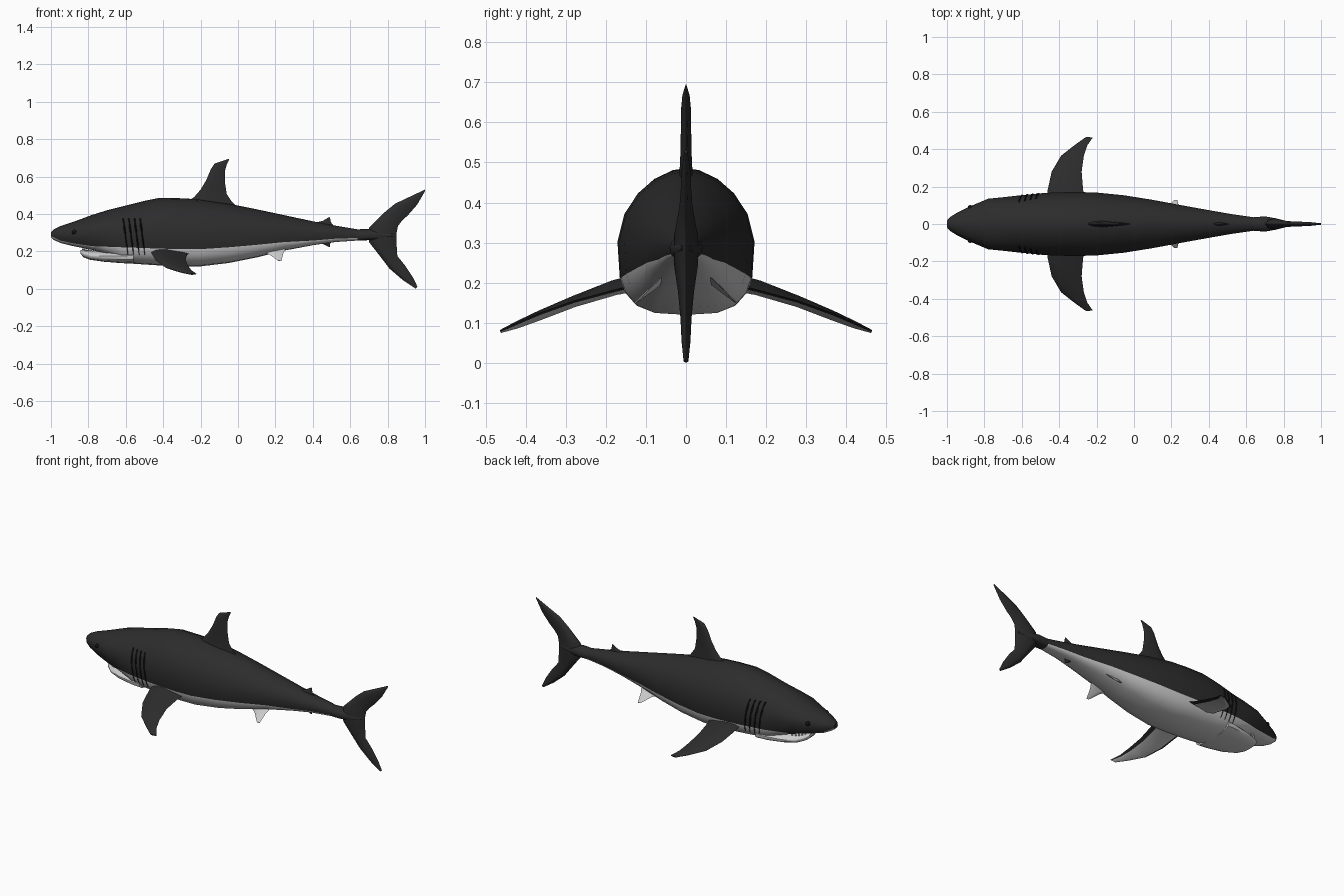
import bpy, bmesh, math
from mathutils import Vector

if "Cube" in bpy.data.objects:
    bpy.data.objects.remove(bpy.data.objects["Cube"])


def material(name, v):
    m = bpy.data.materials.new(name)
    m.diffuse_color = (v, v, v, 1)
    m.use_nodes = True
    m.node_tree.nodes["Principled BSDF"].inputs["Base Color"].default_value = m.diffuse_color
    return m


DARK, LIGHT, BLACK = material("dark_skin", 0.025), material("pale_skin", 0.6), material("black", 0.006)


def finish(bm, name, angle=40):
    bmesh.ops.recalc_face_normals(bm, faces=bm.faces)
    me = bpy.data.meshes.new(name)
    bm.to_mesh(me)
    bm.free()
    ob = bpy.data.objects.new(name, me)
    bpy.context.collection.objects.link(ob)
    for m in (DARK, LIGHT, BLACK):
        me.materials.append(m)
    bpy.ops.object.select_all(action='DESELECT')
    ob.select_set(True)
    bpy.context.view_layer.objects.active = ob
    bpy.ops.object.shade_smooth_by_angle(angle=math.radians(angle))
    return ob


def width(f):
    """Relative half width at height f: 1 = back, 0 = middle, -1 = belly."""
    p = 1.8 if f > 0 else 3.2
    return max(0, 1 - abs(f) ** p) ** (1 / p)


def bridge(bm, rings, mat_of):
    n = len(rings[0])
    for a, b in zip(rings, rings[1:]):
        for k in range(n):
            j = (k + 1) % n
            bm.faces.new((a[k], a[j], b[j], b[k])).material_index = mat_of(k)
    for r in (rings[0], rings[-1]):
        bm.faces.new(r).material_index = mat_of(0)


def loft_body(name, rows, mat_of):
    bm = bmesh.new()
    rings = []
    for x, top, bot, hw, edge in rows:
        mid, h = (top + bot) / 2, (top - bot) / 2
        e = (mid - edge) / h
        fs = [1, .97, .85, .65, .38, 0, -e] + [-(e + (1 - e) * t) for t in (.4, .75, .95, 1)]
        half = [(hw * width(f), mid + h * f) for f in fs]
        # the pale belly starts at ring point 6
        pts = half + [(-y, z) for y, z in half[-2:0:-1]]
        pts = [bm.verts.new((x, y, z)) for y, z in pts]
        rings.append(pts)
    bridge(bm, rings, mat_of)
    return finish(bm, name)


def loft_fin(name, rows, normal, mat=0, under=None):
    """rows: leading point, trailing point, half thickness"""
    bm = bmesh.new()
    nrm = Vector(normal).normalized()
    rings = []
    for lead, trail, t in rows:
        a, b = Vector(lead), Vector(trail)
        pts = [a, a.lerp(b, .12) + nrm * t * .7, a.lerp(b, .35) + nrm * t, a.lerp(b, .85) + nrm * t * .35, b,
               a.lerp(b, .85) - nrm * t * .35, a.lerp(b, .35) - nrm * t, a.lerp(b, .12) - nrm * t * .7]
        rings.append([bm.verts.new(p) for p in pts])
    bridge(bm, rings, lambda k: under if under is not None and 4 < k < 7 else mat)
    return finish(bm, name, 50)


# Body: x, top, bottom, half width, colour edge
BODY = [(-1.0, .303, .275, .018, .282), (-.985, .318, .262, .036, .275), (-.95, .335, .245, .058, .258),
        (-.88, .358, .228, .093, .243), (-.78, .395, .208, .135, .228), (-.70, .42, .18, .143, .225),
        (-.62, .44, .138, .152, .222), (-.5, .47, .13, .164, .218), (-.42, .486, .125, .169, .215),
        (-.3, .484, .12, .171, .212), (-.2, .478, .12, .168, .212), (-.05, .455, .138, .153, .222),
        (.1, .425, .168, .129, .235), (.25, .393, .205, .101, .25), (.4, .361, .233, .074, .258),
        (.52, .338, .25, .053, .268), (.64, .318, .258, .036, .272)]
loft_body("body", BODY, lambda k: 1 if 6 <= k <= 13 else 0)
loft_body("tail_stalk", [(.64, .318, .258, .036, .272), (.7, .32, .26, .041, .275), (.76, .31, .265, .03, .275),
                         (.83, .295, .28, .012, .285)], lambda k: 0)

# Lower jaw
loft_body("lower_jaw", [(-.843, .207, .188, .03, .195), (-.825, .21, .168, .06, .185), (-.79, .205, .155, .088, .175),
                        (-.72, .205, .145, .115, .17), (-.62, .215, .137, .135, .17), (-.56, .22, .135, .14, .17)],
          lambda k: 1)


def body_y(x, z):
    for a, b in zip(BODY, BODY[1:]):
        if a[0] <= x <= b[0]:
            t = (x - a[0]) / (b[0] - a[0])
            _, top, bot, hw, _ = [p + (q - p) * t for p, q in zip(a, b)]
            return hw * width((z - (top + bot) / 2) / ((top - bot) / 2))


# Teeth along the jaw rim
bm = bmesh.new()
for i in range(13):
    a = math.radians(-75 + 150 * i / 12)
    v = bmesh.ops.create_cone(bm, segments=4, radius1=.006, radius2=0, depth=.018)["verts"]
    bmesh.ops.translate(bm, verts=v, vec=(-.745 - .085 * math.cos(a), .085 * math.sin(a), .211))
for f in bm.faces:
    f.material_index = 1
finish(bm, "lower_teeth", 20)

# Dorsal fin
SIDE = (0, 1, 0)


def upright(name, rows, mat=0):
    loft_fin(name, [((a, 0, b), (c, 0, d), t) for a, b, c, d, t in rows], SIDE, mat)


upright("dorsal_fin", [(-.29, .455, .02, .42, .018), (-.235, .49, -.03, .462, .016), (-.2, .53, -.06, .505, .014),
                       (-.17, .58, -.07, .57, .013), (-.145, .64, -.07, .63, .012), (-.125, .67, -.06, .665, .009),
                       (-.05, .695, -.048, .69, .001)])
upright("second_dorsal_fin", [(.4, .35, .52, .33, .009), (.455, .364, .497, .355, .007), (.488, .384, .492, .38, .002)])
upright("anal_fin", [(.41, .26, .51, .262, .009), (.455, .24, .492, .24, .007), (.488, .223, .493, .225, .002)])

# Tail fin, lower tip to upper tip
upright("tail_fin", [(.95, .001, .96, .01, .006), (.88, .048, .935, .062, .011), (.81, .108, .893, .125, .014),
                     (.755, .18, .852, .175, .02), (.7, .25, .848, .235, .03), (.7, .325, .848, .3, .03),
                     (.745, .37, .855, .335, .022), (.785, .41, .875, .362, .016), (.84, .455, .91, .395, .013),
                     (.92, .493, .958, .45, .011), (.999, .53, 1.0, .522, .004)])

# Paired parts
for s, side in ((-1, "right"), (1, "left")):
    pec = [(-.46, .11, .205, -.25, .2, .022), (-.462, .18, .19, -.272, .182, .019), (-.44, .28, .152, -.28, .155, .014),
           (-.39, .365, .115, -.268, .125, .012), (-.32, .42, .093, -.25, .1, .009), (-.26, .463, .078, -.22, .079, .004)]
    loft_fin(side + "_pectoral_fin", [((a, s * y, z), (b, s * y, z2), t) for a, y, z, b, z2, t in pec],
             (0, s * .32, .95), 0, 1)
    pel = [(.1, .05, .21, .26, .05, .225, .008), (.17, .085, .182, .242, .085, .19, .006),
           (.215, .127, .15, .232, .127, .148, .002)]
    loft_fin(side + "_pelvic_fin", [((a, s * y, z), (b, s * y2, z2), t) for a, y, z, b, y2, z2, t in pel],
             (0, s * .65, .75), 1)

    # Eye
    bm = bmesh.new()
    v = bmesh.ops.create_uvsphere(bm, u_segments=12, v_segments=8, radius=.013)["verts"]
    bmesh.ops.translate(bm, verts=v, vec=(-.875, s * (body_y(-.875, .303) - .005), .303))
    for f in bm.faces:
        f.material_index = 2
    finish(bm, side + "_eye")

    # Gill slits: thin strips following the flank
    for g in range(4):
        bm = bmesh.new()
        rings = []
        for i in range(9):
            z = .18 + .195 * i / 8
            x = -.588 + g * .03 - .025 * i / 8
            y, r = body_y(x, z), .003 + .003 * (z > .22)
            rings.append([bm.verts.new((x + dx * r, s * (y + dy), z))
                          for dx, dy in ((-1, -.004), (0, .003), (1, -.004))])
        bridge(bm, rings, lambda k: 2)
        finish(bm, f"{side}_gill_{g + 1}")
